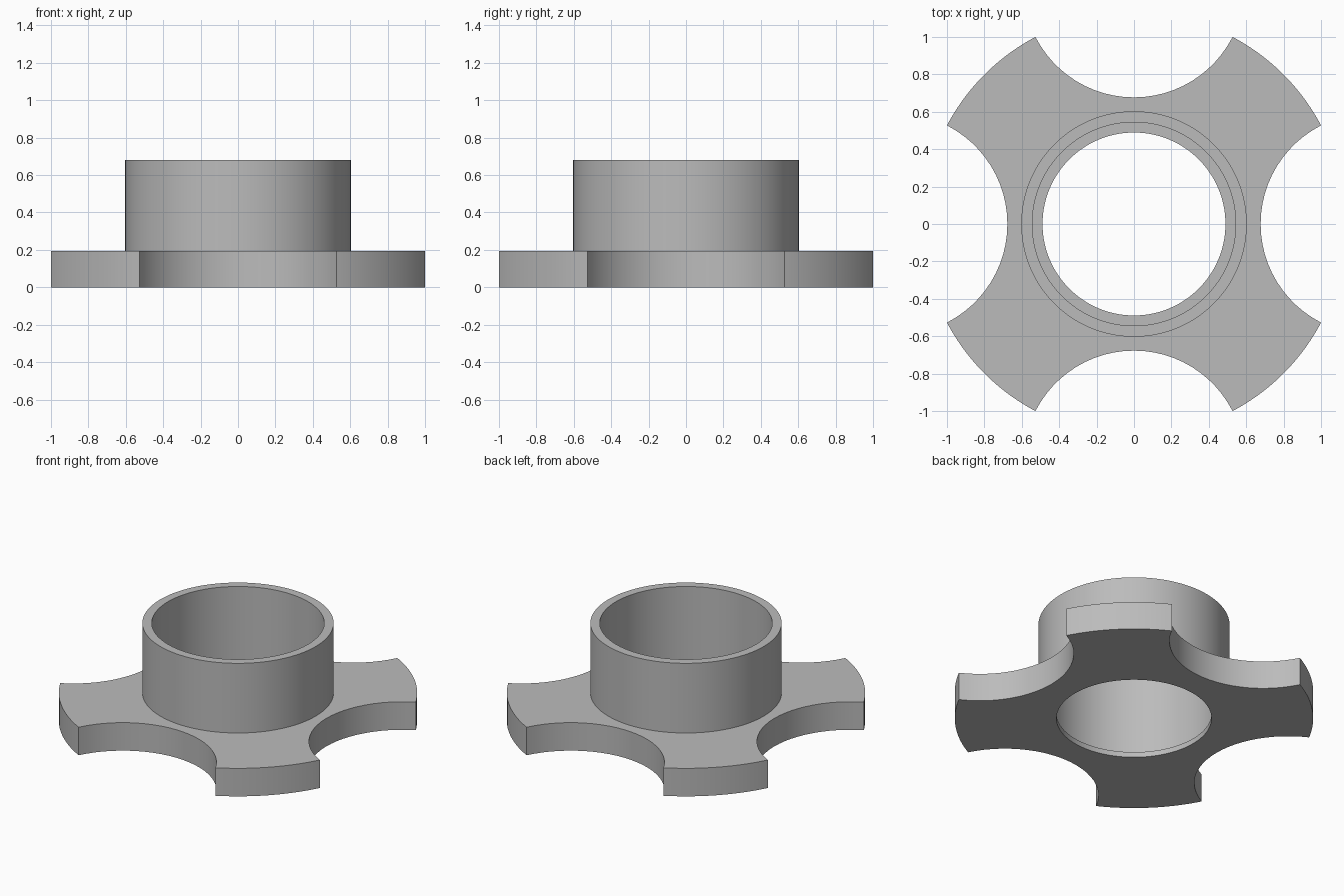
import bpy, bmesh
from math import sin, cos, atan2, hypot, radians, pi

cube = bpy.data.objects.get("Cube")
if cube:
    bpy.data.objects.remove(cube)

STEPS = 24                       # segments per scallop and per lobe arc
CORNER_X, SCALLOP_DEPTH = 0.527, 0.677
BORE, INNER, OUTER = 0.489, 0.544, 0.603
LIP, PLATE, TOP = 0.037, 0.195, 0.68

corner = atan2(CORNER_X, 1)
lobe_radius = hypot(CORNER_X, 1)
rise = 1 - SCALLOP_DEPTH
scallop_radius = (CORNER_X ** 2 + rise ** 2) / (2 * rise)
scallop_centre = SCALLOP_DEPTH + scallop_radius
half_sweep = atan2(CORNER_X, scallop_centre - 1)

# Flange outline as polar points, paired with evenly spread ring angles
outline, angles = [], []
for side in range(4):
    turn = side * pi / 2
    for i in range(STEPS):       # scallop bite
        t = 2 * i / STEPS - 1
        x = scallop_centre - scallop_radius * cos(t * half_sweep)
        y = scallop_radius * sin(t * half_sweep)
        outline.append((hypot(x, y), atan2(y, x) + turn))
        angles.append(t * corner + turn)
    for i in range(STEPS):       # lobe arc
        a = corner + (pi / 2 - 2 * corner) * i / STEPS + turn
        outline.append((lobe_radius, a))
        angles.append(a)

bm = bmesh.new()


def ring(points, z):
    return [bm.verts.new((r * cos(a), r * sin(a), z)) for r, a in points]


def circle(radius, z):
    return ring([(radius, a) for a in angles], z)


# Closed section: flange, collar wall, and the small lip inside the bore
rings = [circle(BORE, 0), ring(outline, 0), ring(outline, PLATE),
         circle(OUTER, PLATE), circle(OUTER, TOP), circle(INNER, TOP),
         circle(INNER, LIP), circle(BORE, LIP)]
n = len(angles)
for k, a in enumerate(rings):
    b = rings[(k + 1) % len(rings)]
    for i in range(n):
        j = (i + 1) % n
        bm.faces.new((a[i], a[j], b[j], b[i]))
bmesh.ops.recalc_face_normals(bm, faces=bm.faces)

mesh = bpy.data.meshes.new("flanged_collar")
bm.to_mesh(mesh)
bm.free()
collar = bpy.data.objects.new("flanged_collar", mesh)
bpy.context.collection.objects.link(collar)

# Plain grey material
grey = bpy.data.materials.new("plain grey")
grey.use_nodes = True
colour = (0.5, 0.5, 0.5, 1)
grey.diffuse_color = colour
grey.node_tree.nodes["Principled BSDF"].inputs["Base Color"].default_value = colour
mesh.materials.append(grey)

bpy.ops.object.select_all(action='DESELECT')
collar.select_set(True)
bpy.context.view_layer.objects.active = collar
bpy.ops.object.shade_smooth_by_angle(angle=radians(30))
